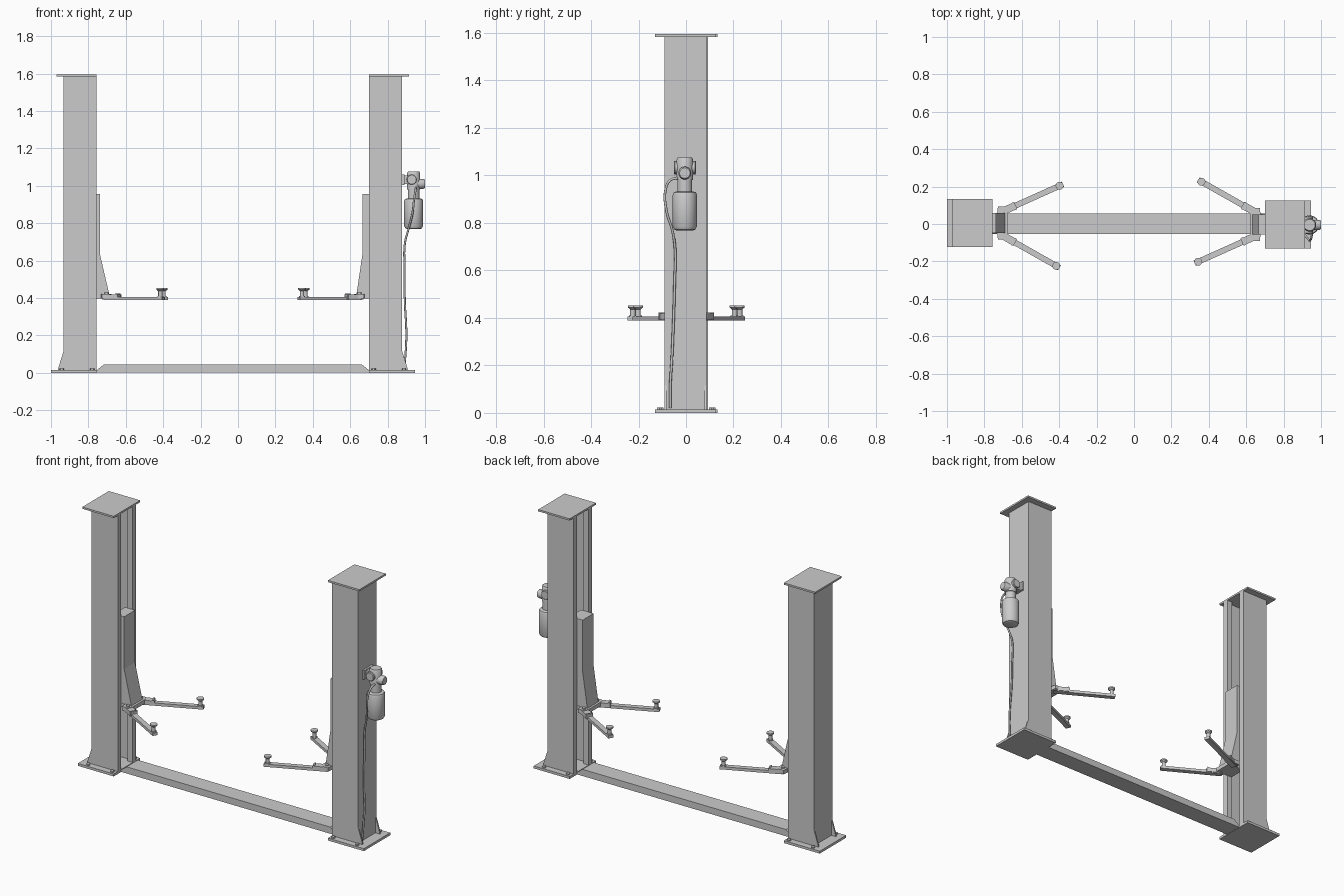
import bpy, bmesh, math
from mathutils import Matrix, Vector

if "Cube" in bpy.data.objects:
    bpy.data.objects.remove(bpy.data.objects["Cube"])

CX = -0.0275                      # plane midway between the posts
RIGHT = Matrix.Translation((CX, 0.001, 0))
LEFT = RIGHT @ Matrix.Rotation(math.pi, 4, 'Z')
ID = Matrix.Identity(4)


def finish(name, bm, mat, smooth=False):
    bmesh.ops.recalc_face_normals(bm, faces=bm.faces)
    me = bpy.data.meshes.new(name)
    bm.to_mesh(me)
    bm.free()
    me.transform(mat)
    ob = bpy.data.objects.new(name, me)
    bpy.context.collection.objects.link(ob)
    if smooth:
        bpy.ops.object.select_all(action='DESELECT')
        ob.select_set(True)
        bpy.context.view_layer.objects.active = ob
        bpy.ops.object.shade_smooth_by_angle(angle=math.radians(35))
    return ob


def prism(name, pts, axis, a, b, mat=ID):
    """Extrude a 2D outline along an axis: z takes (x,y), y takes (x,z)."""
    bm = bmesh.new()
    at = (lambda p, t: (p[0], p[1], t)) if axis == 'z' else (lambda p, t: (p[0], t, p[1]))
    lo = [bm.verts.new(at(p, a)) for p in pts]
    hi = [bm.verts.new(at(p, b)) for p in pts]
    bm.faces.new(lo)
    bm.faces.new(hi)
    n = len(pts)
    for i in range(n):
        j = (i + 1) % n
        bm.faces.new((lo[i], lo[j], hi[j], hi[i]))
    return finish(name, bm, mat)


def box(name, x0, x1, y0, y1, z0, z1, mat=ID):
    return prism(name, [(x0, y0), (x1, y0), (x1, y1), (x0, y1)], 'z', z0, z1, mat)


def lathe(name, prof, mat, n=32):
    """Solid of revolution about local z from (radius, z) points."""
    bm = bmesh.new()
    rings = [[bm.verts.new((r * math.cos(k * math.tau / n), r * math.sin(k * math.tau / n), z))
              for k in range(n)] for r, z in prof]
    bm.faces.new(rings[0])
    bm.faces.new(rings[-1])
    for a, b in zip(rings, rings[1:]):
        for k in range(n):
            j = (k + 1) % n
            bm.faces.new((a[k], a[j], b[j], b[k]))
    return finish(name, bm, mat, True)


def arm(side, tag, M, start, tip):
    """Telescopic arm in the local frame of a post."""
    s, t = Vector((*start, 0)), Vector((*tip, 0))
    L = (t - s).length
    d = t - s
    A = M @ Matrix.Translation(s) @ Matrix.Rotation(math.atan2(d.y, d.x), 4, 'Z')
    nm = f"{side}_{tag}_arm"
    box(nm + "_sleeve", -0.015, 0.078, -0.020, 0.020, 0.393, 0.419, A)
    box(nm + "_bar", 0.0, L + 0.02, -0.0155, 0.0155, 0.389, 0.406, A)
    box(nm + "_stop", 0.066, 0.074, -0.022, 0.022, 0.392, 0.423, A)
    P = A @ Matrix.Translation((L, 0, 0))
    lathe(nm + "_pad", [(0.016, 0.404), (0.016, 0.410), (0.011, 0.410), (0.011, 0.436), (0.016, 0.440),
                        (0.021, 0.444), (0.021, 0.452)], P, 24)
    lathe(nm + "_pivot", [(0.011, 0.390), (0.011, 0.428)], A, 16)


IN, OUT = 0.729, 0.9055           # inner and outer faces of a post
YC, W, T = -0.0035, 0.089, 0.008

for side, M, top_d in (("right", RIGHT, 0.036), ("left", LEFT, 0.018)):
    M = M.copy()
    C = M @ Matrix.Translation((0, YC, 0))
    # post: channel with returned lips, open to the inside
    half = [(OUT, W), (IN, W), (IN, 0.056), (IN + 0.035, 0.056), (IN + 0.035, 0.056 + T),
            (IN + T, 0.056 + T), (IN + T, W - T), (OUT - T, W - T)]
    prism(side + "_post", half + [(OUT - T, T - W)] + [(x, -y) for x, y in reversed(half[:-1])],
          'z', 0.012, 1.586, C)
    # plates
    box(side + "_base_plate", IN, 0.9725, -0.128, 0.128, 0, 0.015, C)
    box(side + "_top_plate", IN, 0.942, -0.128, 0.128, 1.584, 1.595, C)
    # gussets and anchor bolts
    for k, y in enumerate((-0.089, 0.080)):
        prism(f"{side}_gusset_{k}", [(OUT - 0.002, 0.013), (0.936, 0.013), (0.932, 0.03), (OUT, 0.115),
                                     (OUT - 0.002, 0.115)], 'y', y, y + 0.009, C)
    for k, (x, y) in enumerate(((0.915, -0.109), (0.915, 0.109), (0.752, -0.109), (0.752, 0.109))):
        lathe(f"{side}_anchor_bolt_{k}", [(0.012, 0.014), (0.012, 0.023)],
              C @ Matrix.Translation((x, y, 0)), 6)
    # sliding carriage with sloped lower nose
    prism(side + "_carriage", [(IN + 0.05, 0.42), (IN - 0.068, 0.42), (IN - top_d, 0.635),
                               (IN - top_d, 0.955), (IN + 0.05, 0.955)], 'y', -0.053, 0.053, C)
    # arm bracket
    prism(side + "_arm_bracket", [(0.648, -0.06), (0.662, -0.088), (0.70, -0.088), (0.704, -0.055),
                                  (IN + 0.03, -0.053), (IN + 0.03, 0.053), (0.704, 0.055),
                                  (0.70, 0.088), (0.662, 0.088), (0.648, 0.06)], 'z', 0.398, 0.422, C)
    arm(side, "front", M, (0.676, -0.066), (0.3705, -0.203))
    arm(side, "back", M, (0.676, 0.062), (0.388, 0.225))

# floor cover between the posts
prism("floor_cover", [(CX - IN, 0.002), (CX + IN, 0.002), (CX + IN, 0.013), (CX + IN - 0.038, 0.043),
                      (CX - IN + 0.038, 0.043), (CX - IN, 0.013)], 'y', -0.054, 0.056)

# power unit on the right post
PX, PY = 0.939, -0.005
U = Matrix.Translation((PX, PY, 0))
lathe("motor", [(0.034, 0.768), (0.044, 0.772), (0.051, 0.785), (0.051, 0.918), (0.047, 0.928),
                (0.036, 0.933)], U)
lathe("pump_neck", [(0.031, 0.930), (0.031, 0.985)], U)
lathe("pump_head", [(0.035, 0.980), (0.035, 1.066), (0.030, 1.075)], U)
AX = Matrix.Rotation(math.pi / 2, 4, 'Y')
AY = Matrix.Rotation(math.pi / 2, 4, 'X')
lathe("pump_cap", [(0.027, 0.0), (0.027, 0.052), (0.022, 0.061)],
      Matrix.Translation((PX, PY, 1.01)) @ AX)
box("pump_mount_plate", 0.876, 0.890, -0.050, 0.042, 1.005, 1.06)
box("pump_mount_block", 0.886, 0.92, -0.030, 0.022, 1.01, 1.055)
lathe("pump_cross_tube", [(0.024, -0.046), (0.027, -0.042), (0.027, 0.042), (0.024, 0.046)],
      Matrix.Translation((PX - 0.01, PY, 1.033)) @ AY)

# hydraulic hose from the pump to the floor
cu = bpy.data.curves.new("hydraulic_hose", 'CURVE')
cu.dimensions = '3D'
cu.bevel_depth = 0.0055
cu.bevel_resolution = 3
cu.resolution_u = 6
cu.use_fill_caps = True
path = [(0.952, -0.028, 0.99), (0.95, -0.066, 0.98), (0.943, -0.086, 0.94), (0.932, -0.082, 0.85),
        (0.912, -0.058, 0.77), (0.892, -0.046, 0.69), (0.891, -0.048, 0.55), (0.892, -0.053, 0.38),
        (0.900, -0.060, 0.22), (0.897, -0.066, 0.12), (0.888, -0.066, 0.02)]
sp = cu.splines.new('BEZIER')
sp.bezier_points.add(len(path) - 1)
for bp, p in zip(sp.bezier_points, path):
    bp.co = p
    bp.handle_left_type = bp.handle_right_type = 'AUTO'
bpy.context.collection.objects.link(bpy.data.objects.new("hydraulic_hose", cu))
